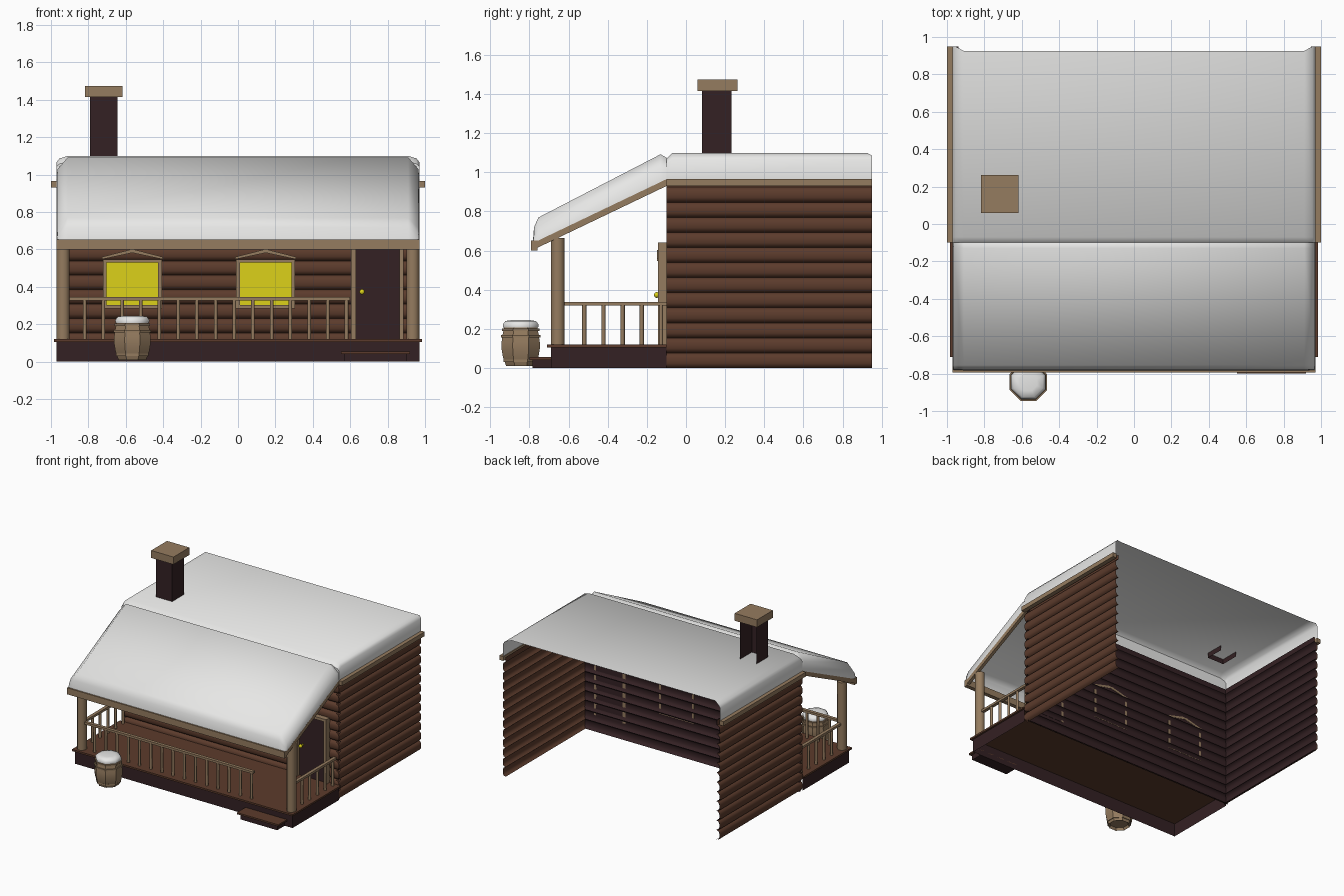
import bpy, bmesh, math
from mathutils import Vector

if "Cube" in bpy.data.objects:
    bpy.data.objects.remove(bpy.data.objects["Cube"])

def material(name, r, g, b):
    m = bpy.data.materials.new(name)
    m.diffuse_color = (r, g, b, 1)
    m.use_nodes = True
    m.node_tree.nodes["Principled BSDF"].inputs["Base Color"].default_value = m.diffuse_color
    return m

LOG = material("log brown", 0.107, 0.044, 0.025)
WOOD = material("pale wood", 0.30, 0.20, 0.115)
DARK = material("dark maroon", 0.034, 0.015, 0.017)
SNOW = material("snow white", 0.80, 0.80, 0.79)
GLOW = material("window yellow", 0.72, 0.64, 0.01)

def make(name, verts, faces, mat, smooth=None, fix=True):
    me = bpy.data.meshes.new(name)
    me.from_pydata([tuple(v) for v in verts], [], faces)
    if fix:
        bm = bmesh.new()
        bm.from_mesh(me)
        bmesh.ops.recalc_face_normals(bm, faces=bm.faces[:])
        bm.to_mesh(me)
        bm.free()
    me.materials.append(mat)
    ob = bpy.data.objects.new(name, me)
    bpy.context.collection.objects.link(ob)
    if smooth:
        bpy.ops.object.select_all(action='DESELECT')
        bpy.context.view_layer.objects.active = ob
        ob.select_set(True)
        bpy.ops.object.shade_smooth_by_angle(angle=math.radians(smooth))
    return ob

def box(name, x, y, z, mat, drop=""):
    """Box from (min, max) pairs; drop lists the sides left open."""
    v = [(a, b, c) for a in x for b in y for c in z]
    sides = {"left": (0, 1, 3, 2), "right": (4, 6, 7, 5), "front": (0, 4, 5, 1),
             "back": (2, 3, 7, 6), "bottom": (0, 2, 6, 4), "top": (1, 5, 7, 3)}
    return make(name, v, [f for k, f in sides.items() if k not in drop], mat, fix=False)

def prism(name, pts, axis, a, b, mat):
    """Extrude a 2D outline along x (points are y,z) or y (points are x,z)."""
    put = (lambda p, t: (t, p[0], p[1])) if axis == "x" else (lambda p, t: (p[0], t, p[1]))
    n = len(pts)
    v = [put(p, a) for p in pts] + [put(p, b) for p in pts]
    f = [tuple(range(n)), tuple(range(2 * n - 1, n - 1, -1))]
    f += [(i, (i + 1) % n, n + (i + 1) % n, n + i) for i in range(n)]
    return make(name, v, f, mat)

def loft(name, rows, mat, smooth, caps=(), fix=False):
    n = len(rows[0])
    v = [p for r in rows for p in r]
    f = [(j * n + i, j * n + i + 1, (j + 1) * n + i + 1, (j + 1) * n + i)
         for j in range(len(rows) - 1) for i in range(n - 1)]
    f += [tuple(range(c * n + n - 1, c * n - 1, -1)) for c in caps]
    return make(name, v, f, mat, smooth, fix)

def lathe(name, prof, cx, cy, n, mat, smooth=None):
    v = [(cx + r * math.cos(math.tau * (i + .5) / n), cy + r * math.sin(math.tau * (i + .5) / n), z)
         for r, z in prof for i in range(n)]
    f = [(j * n + i, j * n + (i + 1) % n, (j + 1) * n + (i + 1) % n, (j + 1) * n + i)
         for j in range(len(prof) - 1) for i in range(n)]
    f += [tuple(range(n - 1, -1, -1)), tuple(range(len(v) - n, len(v)))]
    return make(name, v, f, mat, smooth)

# log walls: scalloped sheets, open at the back of the house
H = 0.077
bumps = [(0, 0), (.1, .016), (.3, .024), (.7, .024), (.9, .016), (1, 0)]
profile = [((k + t) * H, d) for k in range(12) for t, d in bumps]
profile.append((0.965, 0))

def side_wall(name, s, inset, mat):
    rows = [[(s * (0.946 - inset + d), y, z) for z, d in profile] for y in (-0.1 + inset, 0.95)]
    loft(name, rows[::int(-s)], mat, 50)

def front_wall(name, inset, mat):
    loft(name, [[(x, -0.076 + inset - d, z) for z, d in profile] for x in (0.965, -0.965)], mat, 50)

side_wall("right_log_wall", 1, 0, LOG)
side_wall("left_log_wall", -1, 0, LOG)
side_wall("left_wall_lining", -1, 0.008, DARK)
front_wall("front_log_wall", 0, LOG)
front_wall("front_wall_lining", 0.008, DARK)

# porch base, deck and step
box("porch_base", (-.97, .97), (-.69, -.1), (0, .106), DARK, "top bottom back")
box("porch_deck", (-.985, .985), (-.71, -.1), (.106, .12), LOG)
box("step_body", (.57, .9), (-.785, -.69), (0, .042), DARK)
box("step_board", (.55, .92), (-.80, -.69), (.042, .055), LOG)

# posts and side parts on both sides
for s, side in ((-1, "left"), (1, "right")):
    lathe(side + "_post", [(.037, .12), (.037, .665)], s * .935, -.655, 8, WOOD, 50)
    x = sorted((s * .965, s * 1.0))
    box(side + "_roof_trim", x, (-.1, .95), (.93, .965), WOOD)
    prism(side + "_porch_trim", [(-.79, .60), (-.79, .635), (-.1, .965), (-.1, .93)], "x", s * .945, s * .97, WOOD)
    box(side + "_rail", (s * .935 - .013, s * .935 + .013), (-.63, -.1), (.32, .338), WOOD)
    for i in range(5):
        lathe(f"{side}_baluster_{i}", [(.011, .12), (.011, .325)], s * .935, -.52 + i * .098, 6, WOOD, 65)

# front railing and eave
box("front_rail", (-.905, .60), (-.668, -.642), (.328, .346), WOOD)
for i in range(15):
    lathe(f"front_baluster_{i}", [(.011, .12), (.011, .33)], -.82 + i * .1, -.655, 6, WOOD, 65)
box("front_eave", (-.97, .97), (-.793, -.76), (.60, .652), WOOD)

# flat snow shell: sides reach the back a little further than the top
cross = [(-.97, 0), (-.97, .75), (-.955, .9), (-.91, 1), (.91, 1), (.955, .9), (.97, .75), (.97, 0)]
rows = []
for y, h in ((-.1, .105), (-.07, .137), (.925, .137)):
    rows.append([(x, .95 if y > .9 and f < 1 else y, .963 + h * f) for x, f in cross])
loft("roof_snow", rows[::-1], SNOW, 60, caps=())
make("roof_snow_front", rows[0], [tuple(range(len(cross) - 1, -1, -1))], SNOW, fix=False)

# sloping porch snow shell
cross = [(-.97, 0), (-.965, .55), (-.91, 1), (.91, 1), (.965, .55), (.97, 0)]
rows = [[(x, y, .965 + (y + .1) * .49 + h * f) for x, f in cross]
        for y, h in ((-.783, .01), (-.777, .085), (-.755, .125), (-.13, .142), (-.1, .11))]
loft("porch_snow", rows[::-1], SNOW, 179)

# chimney, open at the back like the house
box("chimney", (-.79, -.645), (.082, .232), (1.06, 1.415), DARK, "back top bottom")
box("chimney_cap", (-.817, -.618), (.06, .262), (1.415, 1.475), WOOD)

# windows with frame and gable hood
for cx, side in ((-.565, "left"), (.148, "right")):
    a, b = cx - .158, cx + .158
    box(side + "_window_pane", (a + .01, b - .01), (-.113, -.105), (.30, .54), GLOW)
    for k, xs in enumerate(((a, a + .02), (b - .02, b))):
        box(f"{side}_window_jamb_{k}", xs, (-.14, -.09), (.29, .545), WOOD)
    box(side + "_window_sill", (a, b), (-.135, -.09), (.285, .303), WOOD)
    box(side + "_window_head", (a, b), (-.14, -.09), (.53, .547), WOOD)
    prism(side + "_window_hood", [(a - .005, .547), (a - .005, .56), (cx, .602), (b + .005, .56),
                                  (b + .005, .547), (cx, .582)], "y", -.148, -.09, WOOD)

# door
box("door", (.625, .868), (-.116, -.09), (.12, .62), DARK)
for k, xs in enumerate(((.605, .63), (.863, .886))):
    box(f"door_jamb_{k}", xs, (-.142, -.09), (.12, .62), WOOD)
box("door_head", (.605, .886), (-.142, -.09), (.62, .642), WOOD)
knob = [(.015 * math.sin(math.pi * t), .373 - .015 * math.cos(math.pi * t)) for t in (.08, .3, .5, .7, .92)]
lathe("door_knob", knob, .663, -.15, 8, GLOW, 60)
box("knob_stem", (.658, .668), (-.145, -.112), (.368, .378), GLOW)

# barrel with hoops and snow cap
B = (-.565, -.845)
lathe("barrel", [(.07, .03), (.08, .01), (.098, .055), (.106, .1), (.106, .13), (.1, .17), (.09, .215)], *B, 8, WOOD, 40)
for k, (z, r) in enumerate(((.03, .094), (.155, .109), (.19, .103))):
    lathe(f"barrel_hoop_{k}", [(r - .015, z), (r, z), (r, z + .013), (r - .015, z + .013)], *B, 8, WOOD)
lathe("barrel_snow", [(.097, .208), (.099, .222), (.085, .24), (.05, .245)], *B, 8, SNOW, 60)
